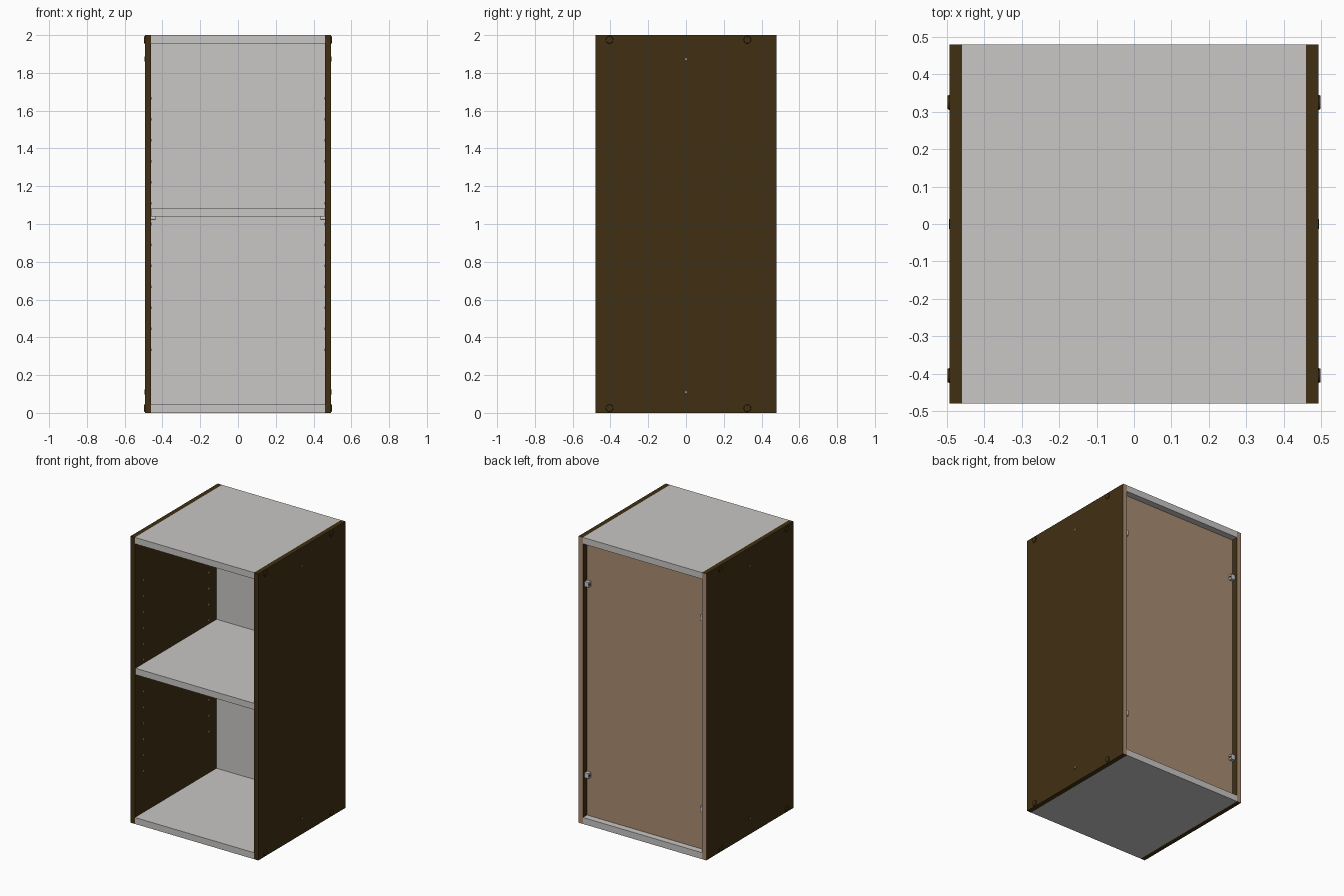
import bpy, bmesh, math
from mathutils import Matrix

if "Cube" in bpy.data.objects:
    bpy.data.objects.remove(bpy.data.objects["Cube"])


def material(name, rgb):
    m = bpy.data.materials.new(name)
    m.diffuse_color = (*rgb, 1.0)
    m.use_nodes = True
    m.node_tree.nodes["Principled BSDF"].inputs["Base Color"].default_value = m.diffuse_color
    return m


WHITE = material("white_laminate", (0.58, 0.57, 0.56))
DARK = material("dark_brown_veneer", (0.052, 0.029, 0.006))
RAW = material("raw_brown_board", (0.40, 0.26, 0.165))
METAL = material("pale_metal", (0.55, 0.57, 0.59))


def finish(bm, name, mats):
    me = bpy.data.meshes.new(name)
    bm.to_mesh(me)
    bm.free()
    for m in mats:
        me.materials.append(m)
    ob = bpy.data.objects.new(name, me)
    bpy.context.collection.objects.link(ob)
    return ob


def box(name, x, y, z, *mats, rule=None):
    """Box from (min, max) ranges; faces matching the rule take the second material."""
    bm = bmesh.new()
    bmesh.ops.create_cube(bm, size=1.0)
    for v in bm.verts:
        v.co = [r[0] if c < 0 else r[1] for c, r in zip(v.co, (x, y, z))]
    bm.normal_update()
    if rule:
        for f in bm.faces:
            f.material_index = 1 if rule(f.normal) else 0
    return finish(bm, name, mats)


def peg(name, x0, x1, y, z, r, mat, sides=16, bevel=0.0):
    """Round peg lying along x, from x0 to x1; bevel narrows the x1 end."""
    bm = bmesh.new()
    turn = Matrix.Rotation(math.radians(90), 4, 'Y')
    place = Matrix.Translation(((x0 + x1) / 2, y, z))
    flip = 1 if x1 > x0 else -1
    bmesh.ops.create_cone(bm, cap_ends=True, segments=sides,
                          radius1=r if flip > 0 else r - bevel,
                          radius2=r - bevel if flip > 0 else r,
                          depth=abs(x1 - x0), matrix=place @ turn)
    return finish(bm, name, [mat])


def span(s, a, b):
    return tuple(sorted((s * a, s * b)))


IN, OUT, D = 0.46, 0.493, 0.48

# Horizontal boards and the recessed back
box("bottom_board", (-IN, IN), (-D, D), (0, 0.045), WHITE)
box("top_board", (-IN, IN), (-D, D), (1.955, 2.0), WHITE)
box("middle_shelf", (-IN + 0.001, IN - 0.001), (-0.475, 0.42), (1.04, 1.085), WHITE)
box("back_board", (-IN, IN), (0.42, 0.435), (0.045, 1.955), RAW, WHITE,
    rule=lambda n: n.y < -0.5)

for s, side in ((-1, "left"), (1, "right")):
    # Side panel with an unveneered rear edge
    box(side + "_panel", span(s, IN, OUT), (-D, D), (0, 2.0), DARK, RAW,
        rule=lambda n: n.y > 0.5)

    # Screw caps near the corners and small screw heads on the centre line
    for z in (0.025, 1.975):
        for y in (-0.405, 0.325):
            peg(side + "_screw_cap", s * OUT, s * 0.4985, y, z, 0.02, DARK, 20, 0.002)
    for z in (0.11, 1.873):
        peg(side + "_dowel_ring", s * OUT, s * (OUT + 0.001), 0, z, 0.013, DARK)
        peg(side + "_dowel_centre", s * OUT, s * (OUT + 0.0015), 0, z, 0.006, RAW)

    # Rows of shelf-pin sockets inside, and the pins holding the shelf
    for y in (-0.387, 0.333):
        for i in range(13):
            z = 0.334 + i * 0.111
            if not 1.02 < z < 1.1:
                peg(side + "_pin_socket", s * IN, s * (IN - 0.001), y, z, 0.007, RAW, 10)
        peg(side + "_shelf_pin", s * IN, s * (IN - 0.022), y, 1.03, 0.01, METAL)

    # Brackets clamping the back board
    for z in (0.333, 1.667):
        box(side + "_back_bracket", span(s, IN, IN - 0.03), (0.435, 0.46),
            (z - 0.018, z + 0.018), METAL)
        peg(side + "_bracket_screw", s * (IN - 0.03), s * (IN - 0.033), 0.448, z,
            0.007, DARK, 12)
